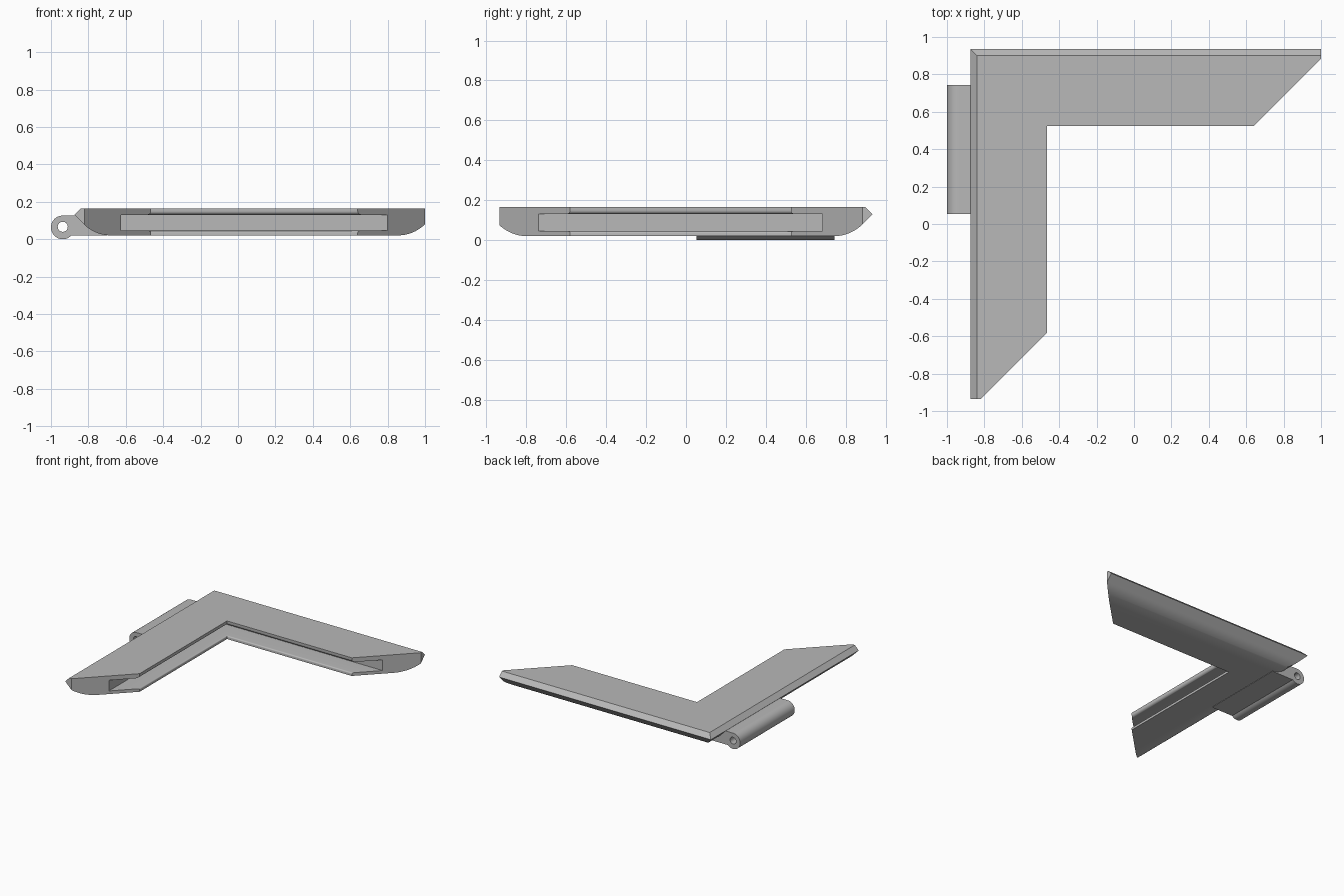
import bpy, bmesh
from math import sin, cos, radians, pi
from mathutils import Vector

cube = bpy.data.objects.get("Cube")
if cube:
    bpy.data.objects.remove(cube, do_unlink=True)

grey = bpy.data.materials.new("matte_grey")
grey.use_nodes = True
colour = (0.48, 0.48, 0.48, 1)
grey.diffuse_color = colour
grey.node_tree.nodes["Principled BSDF"].inputs["Base Color"].default_value = colour

LEFT, RIGHT, BACK, FRONT = -0.875, 1.0, 0.935, -0.935


def arc(cx, cy, r, start, end, steps):
    """Points on a circular arc, angles in degrees."""
    angles = [radians(start + (end - start) * i / steps) for i in range(steps + 1)]
    return [(cx + r * cos(a), cy + r * sin(a)) for a in angles]


def finish(obj):
    """Assign the colour and smooth the rounded surfaces."""
    obj.data.materials.clear()
    obj.data.materials.append(grey)
    bpy.ops.object.select_all(action='DESELECT')
    obj.select_set(True)
    bpy.context.view_layer.objects.active = obj
    bpy.ops.object.shade_smooth_by_angle(angle=radians(30))


# Arm section: distance inward from the outer edge, height
section = [(0, 0.13), (0.035, 0.165), (0.41, 0.165)]
section += arc(0.39, 0.15, 0.02, 0, -90, 5)          # rounded upper slot lip
section += [(0.25, 0.13), (0.25, 0.045)]             # slot back wall
section += arc(0.40, 0.035, 0.01, 90, 0, 4)          # rounded lower slot lip
section += [(0.41, 0.02)]
section += arc(0.195, 0.225, 0.205, -90, -135, 12)   # curved underside

# Corner frame: sweep the section round a mitred right angle
bm = bmesh.new()
stations = [
    [bm.verts.new((RIGHT, BACK - d, z)) for d, z in section],
    [bm.verts.new((LEFT + d, BACK - d, z)) for d, z in section],
    [bm.verts.new((LEFT + d, FRONT, z)) for d, z in section],
]
n = len(section)
for a, b in zip(stations, stations[1:]):
    for i in range(n):
        j = (i + 1) % n
        bm.faces.new((a[i], a[j], b[j], b[i]))
bm.faces.new(stations[0])
bm.faces.new(stations[-1])

# Diagonal cut across both arm ends
bmesh.ops.bisect_plane(
    bm, geom=bm.verts[:] + bm.edges[:] + bm.faces[:], dist=1e-5,
    plane_co=Vector((RIGHT, RIGHT - 0.115, 0)), plane_no=Vector((1, -1, 0)),
    clear_outer=True)
bmesh.ops.holes_fill(bm, edges=[e for e in bm.edges if e.is_boundary], sides=0)
bmesh.ops.recalc_face_normals(bm, faces=bm.faces[:])
mesh = bpy.data.meshes.new("corner_frame")
bm.to_mesh(mesh)
bm.free()
frame = bpy.data.objects.new("corner_frame", mesh)
bpy.context.collection.objects.link(frame)
finish(frame)

# Hinge knuckle: barrel with a pin hole, merging into the side arm
cx, cz, r = -0.937, 0.063, 0.063
outline = arc(cx, cz, r, 90, 315, 30)
outline += [(-0.70, outline[-1][1]), (-0.70, 2 * r)]
pin_hole = arc(cx, cz + 0.003, 0.027, 0, 345, 23)

curve = bpy.data.curves.new("hinge_knuckle", 'CURVE')
curve.dimensions = '2D'
curve.fill_mode = 'BOTH'
curve.extrude = 0.345
for loop in (outline, pin_hole):
    spline = curve.splines.new('POLY')
    spline.points.add(len(loop) - 1)
    for point, (x, z) in zip(spline.points, loop):
        point.co = (x, z, 0, 1)
    spline.use_cyclic_u = True
hinge = bpy.data.objects.new("hinge_knuckle", curve)
hinge.rotation_euler.x = pi / 2
hinge.location.y = 0.398
bpy.context.collection.objects.link(hinge)
bpy.ops.object.select_all(action='DESELECT')
hinge.select_set(True)
bpy.context.view_layer.objects.active = hinge
bpy.ops.object.convert(target='MESH')
hinge = bpy.context.view_layer.objects.active

# Weld the knuckle's caps to its sides
bm = bmesh.new()
bm.from_mesh(hinge.data)
bmesh.ops.remove_doubles(bm, verts=bm.verts[:], dist=1e-4)
bmesh.ops.recalc_face_normals(bm, faces=bm.faces[:])
bm.to_mesh(hinge.data)
bm.free()
finish(hinge)
